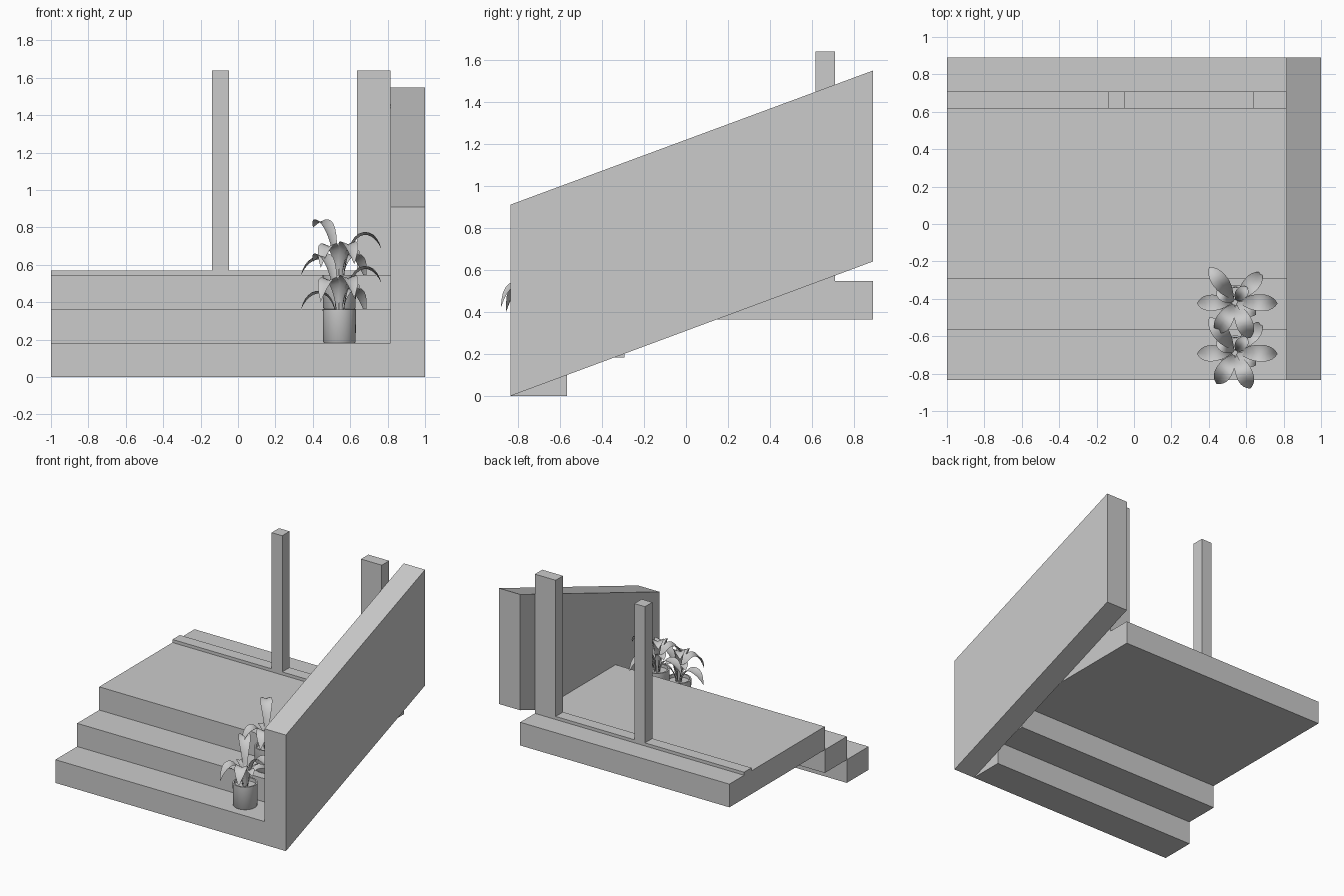
import bpy, bmesh, math
from mathutils import Vector

if "Cube" in bpy.data.objects:
    bpy.data.objects.remove(bpy.data.objects["Cube"])


def finish(name, bm, smooth=False):
    bmesh.ops.recalc_face_normals(bm, faces=bm.faces)
    me = bpy.data.meshes.new(name)
    bm.to_mesh(me)
    bm.free()
    ob = bpy.data.objects.new(name, me)
    bpy.context.collection.objects.link(ob)
    if smooth:
        bpy.ops.object.select_all(action='DESELECT')
        ob.select_set(True)
        bpy.context.view_layer.objects.active = ob
        bpy.ops.object.shade_smooth_by_angle(angle=math.radians(40))
    return ob


def prism(name, profile, x0, x1):
    """Extrude a (y, z) profile along x."""
    bm = bmesh.new()
    a = [bm.verts.new((x0, y, z)) for y, z in profile]
    b = [bm.verts.new((x1, y, z)) for y, z in profile]
    bm.faces.new(a)
    bm.faces.new(b[::-1])
    n = len(a)
    for i in range(n):
        j = (i + 1) % n
        bm.faces.new((a[i], a[j], b[j], b[i]))
    return finish(name, bm)


def box(name, x0, x1, y0, y1, z0, z1):
    return prism(name, [(y0, z0), (y1, z0), (y1, z1), (y0, z1)], x0, x1)


def pot(name, cx, cy, cz):
    """Lathed pot with a rim and sunken soil."""
    prof = [(0, 0), (.082, 0), (.087, .006), (.089, .18), (.078, .18), (.077, .155), (0, .155)]
    n = 32
    bm = bmesh.new()
    rings = []
    for r, z in prof:
        if r == 0:
            rings.append([bm.verts.new((cx, cy, cz + z))] * n)
        else:
            rings.append([bm.verts.new((cx + r * math.cos(2 * math.pi * i / n),
                                        cy + r * math.sin(2 * math.pi * i / n), cz + z)) for i in range(n)])
    for lo, hi in zip(rings, rings[1:]):
        for i in range(n):
            j = (i + 1) % n
            bm.faces.new(list(dict.fromkeys((lo[i], lo[j], hi[j], hi[i]))))
    return finish(name, bm, True)


# Leaf tips relative to the pot: x, y, tip z, arch height, half width
LEAVES = [(-.205, -.01, .18, .265, .040), (-.14, .185, .435, .445, .040),
          (.225, -.01, .32, .39, .042), (.14, .155, .15, .28, .040),
          (-.10, -.17, .22, .335, .042), (.08, -.195, .24, .345, .042),
          (-.10, .06, .29, .31, .032), (.06, .08, .30, .30, .030),
          (.11, -.07, .28, .30, .030)]


def foliage(name, cx, cy, cz, steps=12):
    bm = bmesh.new()
    for x, y, tz, peak, half in LEAVES:
        hi = (peak - .02 - .125 * tz) / .75
        p = [Vector((x * k, y * k, z)) for k, z in ((.1, .155), (.22, hi), (.75, hi), (1, tz))]
        side = Vector((-y, x, 0)).normalized()
        rows = []
        for s in range(steps + 1):
            t = s / steps
            u = 1 - t
            c = p[0] * u**3 + p[1] * 3 * u * u * t + p[2] * 3 * u * t * t + p[3] * t**3
            d = ((p[1] - p[0]) * u * u + (p[2] - p[1]) * 2 * u * t + (p[3] - p[2]) * t * t).normalized()
            up = d.cross(side)
            if up.z < 0:
                up = -up
            w = half * max(0, math.sin(math.pi * t**1.4)) + .007 * u + .0005
            c += Vector((cx, cy, cz))
            rows.append([bm.verts.new(c + side * w * k + up * w * .35 * abs(k)) for k in (-1, 0, 1)])
        for a, b in zip(rows, rows[1:]):
            for k in (0, 1):
                bm.faces.new((a[k], a[k + 1], b[k + 1], b[k]))
    return finish(name, bm, True)


# Steps and landing
XI = .815
for i, (y0, y1) in enumerate([(-.835, -.565), (-.565, -.292), (-.292, .89)]):
    box("landing" if i == 2 else f"step_{i + 1}", -1, XI, y0, y1, i * .182, (i + 1) * .182)

# Sloping side wall
prism("side_wall", [(-.835, 0), (.89, .64), (.89, 1.548), (-.835, .91)], XI, 1)

# Door sill and posts
box("door_sill", -1, XI, .617, .708, .546, .57)
box("middle_post", -.14, -.048, .617, .708, .546, 1.638)
box("wall_post", .635, XI, .617, .708, .546, 1.638)

# Potted plants on the two lower treads
for i, y in enumerate((-.685, -.415)):
    z = (i + 1) * .182
    pot(f"plant_pot_{i + 1}", .542, y, z)
    foliage(f"plant_leaves_{i + 1}", .542, y, z)
